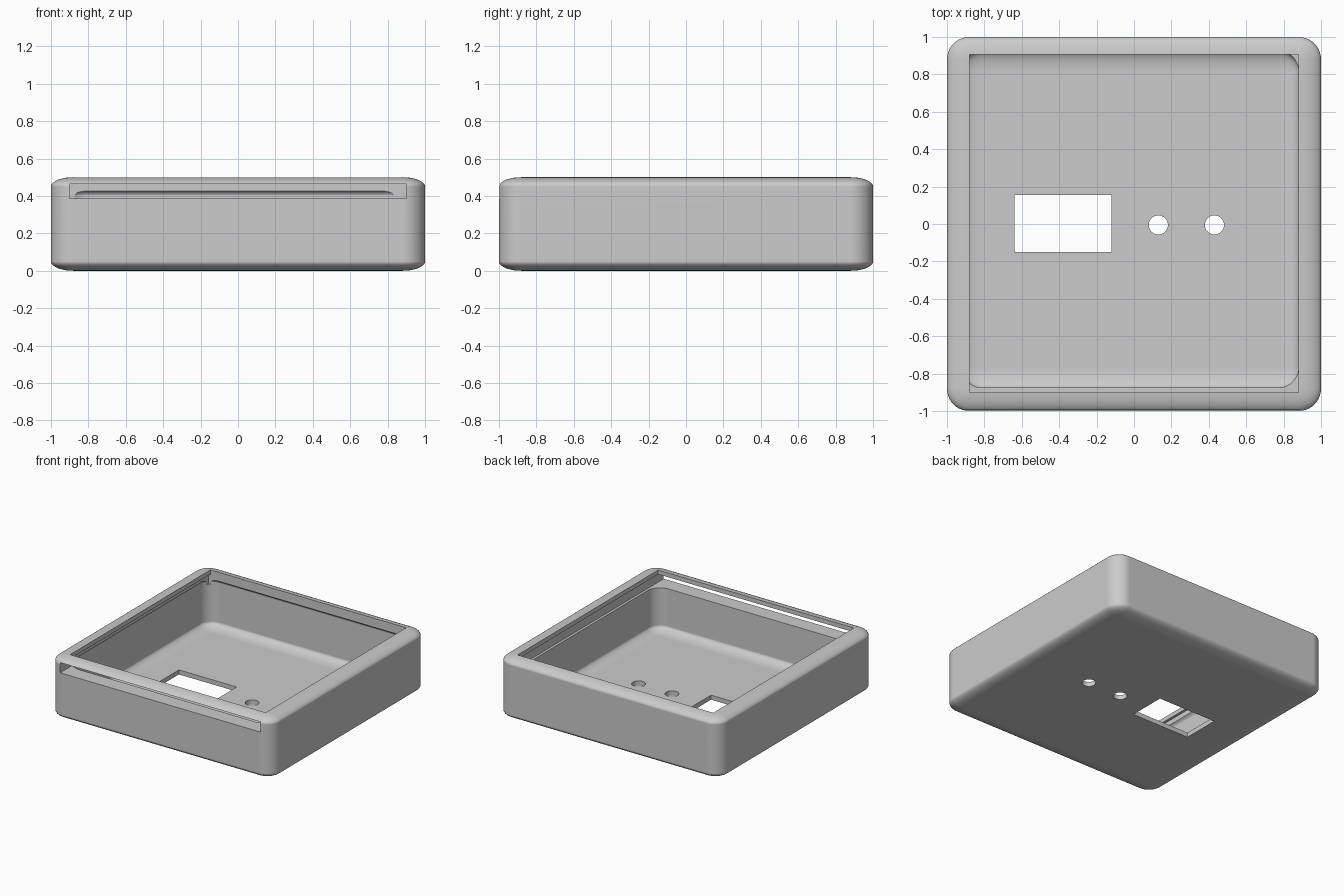
import bpy
import bmesh
from math import radians
from mathutils import Matrix, Vector

default = bpy.data.objects.get("Cube")
if default:
    bpy.data.objects.remove(default, do_unlink=True)

grey = bpy.data.materials.new("plain grey")
grey.use_nodes = True
colour = (0.6, 0.6, 0.6, 1)
grey.diffuse_color = colour
grey.node_tree.nodes["Principled BSDF"].inputs["Base Color"].default_value = colour


def add_object(name, bm):
    bmesh.ops.recalc_face_normals(bm, faces=bm.faces)
    mesh = bpy.data.meshes.new(name)
    bm.to_mesh(mesh)
    bm.free()
    mesh.materials.append(grey)
    obj = bpy.data.objects.new(name, mesh)
    bpy.context.collection.objects.link(obj)
    return obj


def box(name, low, high, radius=0, radius_z=0):
    """Box between two corners, optionally rounded with a flattened radius."""
    low, high = Vector(low), Vector(high)
    size = high - low
    squash = radius_z / radius if radius else 1
    bm = bmesh.new()
    bmesh.ops.create_cube(bm, size=1)
    bmesh.ops.scale(bm, vec=(size.x, size.y, size.z / squash), verts=bm.verts)
    if radius:
        bmesh.ops.bevel(bm, geom=bm.edges[:], offset=radius, segments=10,
                        profile=0.5, affect='EDGES')
    bmesh.ops.scale(bm, vec=(1, 1, squash), verts=bm.verts)
    bmesh.ops.translate(bm, vec=(low + high) / 2, verts=bm.verts)
    return add_object(name, bm)


def round_cutter(name, x, y, radius):
    bm = bmesh.new()
    bmesh.ops.create_cone(bm, cap_ends=True, segments=48, radius1=radius,
                          radius2=radius, depth=0.3,
                          matrix=Matrix.Translation((x, y, 0)))
    return add_object(name, bm)


# Outer shell
case = box("case_shell", (-1, -1, 0), (1, 1, 0.5), 0.12, 0.05)

# Hollow, sliding lid slot, top opening, display window and button holes
cutters = [
    box("cavity_cutter", (-0.92, -0.875, 0.037), (0.88, 0.925, 0.445), 0.108, 0.045),
    box("lid_slot_cutter", (-0.9, -1.2, 0.385), (0.9, 0.905, 0.465)),
    box("opening_cutter", (-0.88, -0.9, 0.42), (0.88, 0.905, 0.7)),
    box("window_cutter", (-0.64, -0.15, -0.1), (-0.12, 0.155, 0.15)),
    round_cutter("inner_hole_cutter", 0.13, -0.005, 0.051),
    round_cutter("outer_hole_cutter", 0.43, -0.005, 0.051),
]

bpy.ops.object.select_all(action='DESELECT')
case.select_set(True)
bpy.context.view_layer.objects.active = case
for cutter in cutters:
    cutter.hide_render = True
    cut = case.modifiers.new(cutter.name, 'BOOLEAN')
    cut.operation = 'DIFFERENCE'
    cut.solver = 'EXACT'
    cut.object = cutter
    bpy.ops.object.modifier_apply(modifier=cut.name)
    bpy.data.objects.remove(cutter, do_unlink=True)

# Smooth rounded edges, crisp cut edges
bpy.ops.object.shade_smooth_by_angle(angle=radians(30))
weighted = case.modifiers.new("flat_faces", 'WEIGHTED_NORMAL')
weighted.keep_sharp = True
